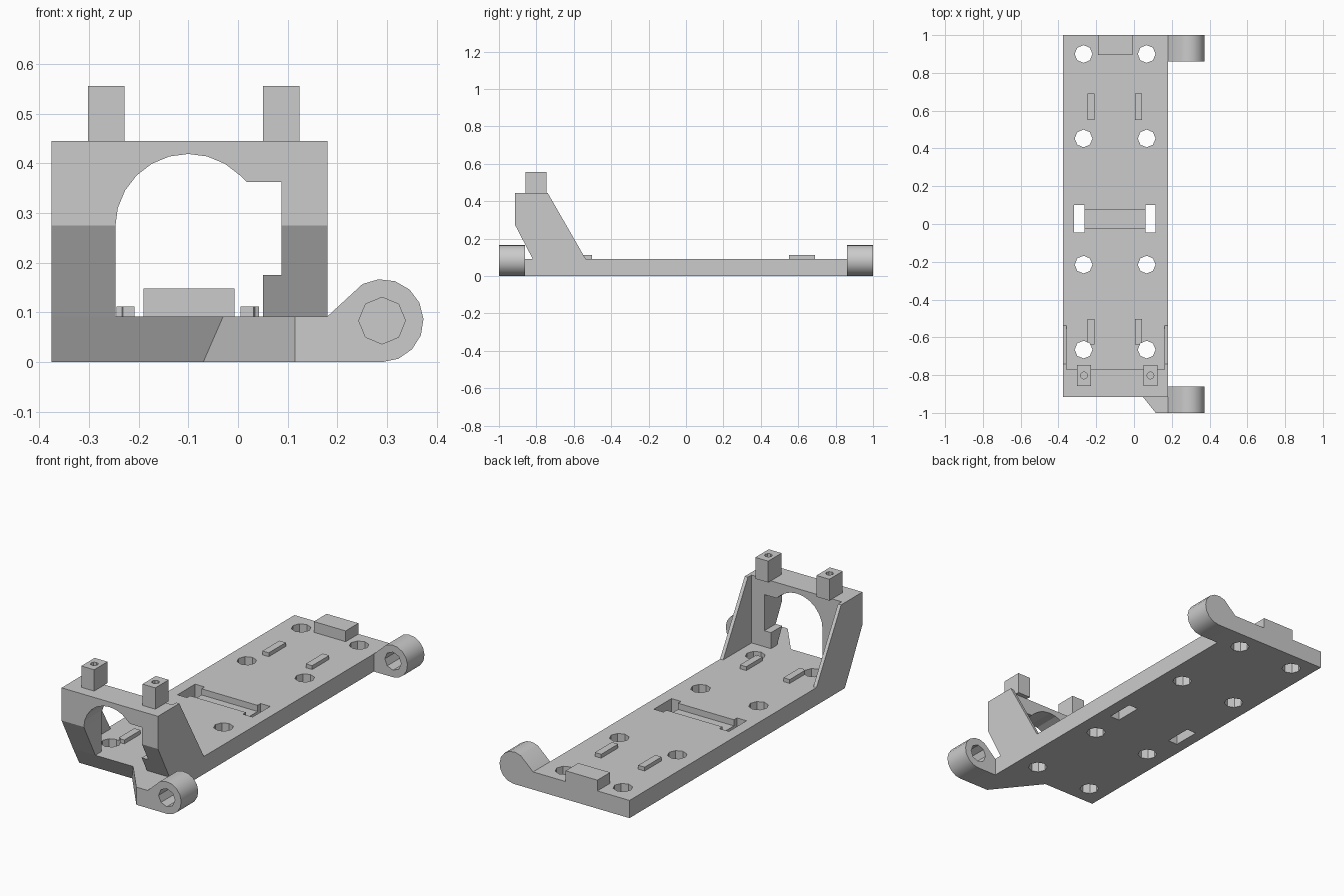
import bpy, bmesh, math

old = bpy.data.objects.get("Cube")
if old:
    bpy.data.objects.remove(old, do_unlink=True)

grey = bpy.data.materials.new("plain_grey")
grey.use_nodes = True
colour = (0.6, 0.6, 0.6, 1)
grey.diffuse_color = colour
grey.node_tree.nodes["Principled BSDF"].inputs["Base Color"].default_value = colour


def prism(name, outline, axis, lo, hi):
    """Extrude a 2D outline along an axis (the outline uses the other two, in order)."""
    bm = bmesh.new()

    def ring(d):
        return [bm.verts.new({"x": (d, a, b), "y": (a, d, b), "z": (a, b, d)}[axis])
                for a, b in outline]
    r0, r1 = ring(lo), ring(hi)
    bm.faces.new(r0)
    bm.faces.new(r1)
    n = len(outline)
    for i in range(n):
        j = (i + 1) % n
        bm.faces.new((r0[i], r0[j], r1[j], r1[i]))
    bmesh.ops.recalc_face_normals(bm, faces=bm.faces)
    mesh = bpy.data.meshes.new(name)
    bm.to_mesh(mesh)
    bm.free()
    mesh.materials.append(grey)
    obj = bpy.data.objects.new(name, mesh)
    bpy.context.collection.objects.link(obj)
    return obj


def box(name, x0, x1, y0, y1, z0, z1):
    return prism(name, [(x0, y0), (x1, y0), (x1, y1), (x0, y1)], "z", z0, z1)


def arc(cx, cy, r, start, end, count):
    angles = [math.radians(start + (end - start) * i / (count - 1)) for i in range(count)]
    return [(cx + r * math.cos(a), cy + r * math.sin(a)) for a in angles]


def octagon(cx, cy, r):
    return arc(cx, cy, r, 0, 315, 8)


def select_only(obj):
    bpy.ops.object.select_all(action="DESELECT")
    obj.select_set(True)
    bpy.context.view_layer.objects.active = obj


def cut(obj, cutters):
    """Subtract each cutter from the object, then discard the cutters."""
    for c in cutters:
        c.hide_render = True
        mod = obj.modifiers.new("cut", "BOOLEAN")
        mod.operation, mod.solver, mod.object = "DIFFERENCE", "EXACT", c
        select_only(obj)
        bpy.ops.object.modifier_apply(modifier=mod.name)
        bpy.data.objects.remove(c, do_unlink=True)


LEFT, RIGHT, DECK, TOP = -0.375, 0.18, 0.092, 0.445
BACK_OF_FRAME = -0.77

# Base plate with slanted front edge, bolt holes and strap slots
plate = prism("base_plate", [(BACK_OF_FRAME, 0), (1, 0), (1, DECK), (-0.82, DECK)],
              "x", LEFT, RIGHT)
holes = [(x, y) for x in (-0.267, 0.067) for y in (0.9, 0.453, -0.215, -0.665)]
cut(plate, [prism("hole_cutter", octagon(x, y, 0.047), "z", -0.1, 0.3) for x, y in holes])
cut(plate, [box("slot_cutter", x, x + 0.055, -0.045, 0.1, -0.1, 0.3) for x in (-0.317, 0.06)])
cut(plate, [box("channel_cutter", -0.29, 0.09, -0.02, 0.075, 0.06, 0.3)])

# Locating ribs on the deck; the front pair is trimmed by the bolt holes
for side, x in (("right", -0.245), ("left", 0.005)):
    box("rear_rib_" + side, x, x + 0.037, 0.55, 0.69, DECK, 0.112)
    rib = box("front_rib_" + side, x, x + 0.037, -0.638, -0.503, DECK, 0.112)
    hx = -0.267 if side == "right" else 0.067
    cut(rib, [prism("hole_cutter", octagon(hx, -0.665, 0.047), "z", -0.1, 0.3)])

# Stop block at the rear edge
box("rear_stop", -0.19, -0.007, 0.895, 1, DECK, 0.148)

# Front frame with an arched, stepped opening
frame = prism("front_frame", [(-0.82, DECK), (-0.915, 0.275), (-0.915, TOP),
                              (BACK_OF_FRAME, TOP), (BACK_OF_FRAME, DECK)], "x", LEFT, RIGHT)
opening = [(-0.247, 0.05), (0.05, 0.05), (0.05, 0.175), (0.088, 0.175), (0.088, 0.363),
           (0.017, 0.363)] + arc(-0.1, 0.272, 0.147, 45, 180, 10)
cut(frame, [prism("opening_cutter", opening, "y", -1.1, -0.6)])

# Thin side gussets behind the frame
gusset = [(BACK_OF_FRAME, DECK), (BACK_OF_FRAME, TOP), (-0.74, TOP), (-0.537, DECK)]
prism("gusset_right", gusset, "x", LEFT, LEFT + 0.018)
prism("gusset_left", gusset, "x", RIGHT - 0.018, RIGHT)

# Drilled pegs on top of the frame
for side, x in (("right", -0.265), ("left", 0.087)):
    peg = box("peg_" + side, x - 0.037, x + 0.037, -0.857, -0.747, TOP, 0.556)
    cut(peg, [prism("peg_hole_cutter", octagon(x, -0.802, 0.019), "z", 0.47, 0.7)])

# Angled arm carrying the front hinge
prism("front_hinge_arm", [(-0.07, BACK_OF_FRAME), (0.115, -1), (RIGHT, -1),
                          (RIGHT, BACK_OF_FRAME)], "z", 0, DECK)

# Hinge lugs: bored through at the front, blind at the rear
lug = ([(0.167, 0)] + arc(0.29, 0.0835, 0.0835, -90, 118, 10)
       + [(0.18, DECK), (0.167, DECK)])
for name, y0, y1, b0, b1 in (("front_hinge", -1, -0.86, -1.1, -0.8),
                             ("rear_hinge", 0.86, 1, 0.8, 0.97)):
    hinge = prism(name, lug, "y", y0, y1)
    cut(hinge, [prism("bore_cutter", octagon(0.29, 0.0835, 0.047), "y", b0, b1)])
    select_only(hinge)
    bpy.ops.object.shade_smooth_by_angle(angle=math.radians(30))
